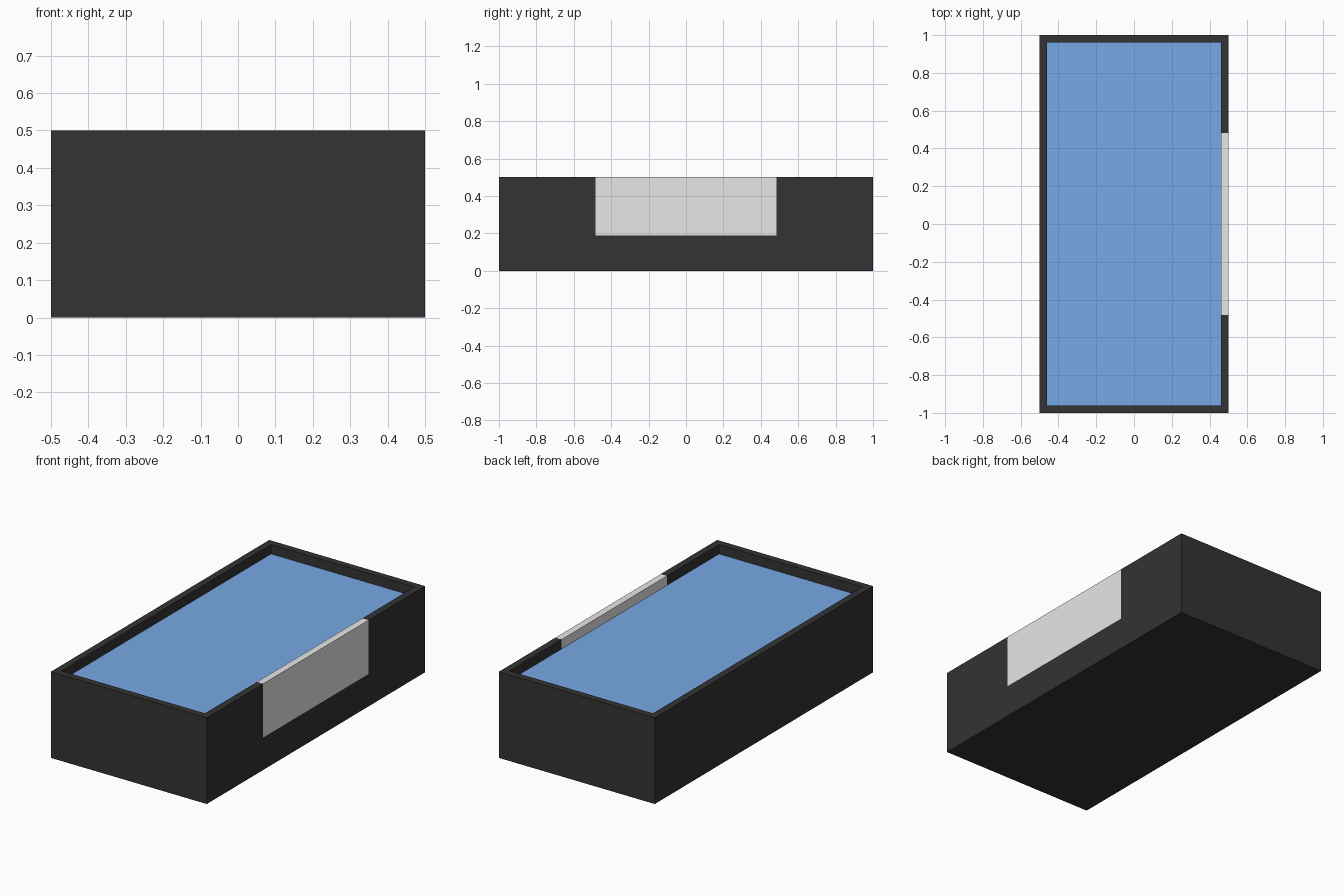
import bpy, bmesh
from mathutils import Vector

if "Cube" in bpy.data.objects:
    bpy.data.objects.remove(bpy.data.objects["Cube"])

WALL = 0.04
WATER_Z = 0.445
WIN_Y, WIN_Z = 0.483, 0.188


def material(name, rgb):
    m = bpy.data.materials.new(name)
    m.diffuse_color = (*rgb, 1.0)
    m.use_nodes = True
    m.node_tree.nodes["Principled BSDF"].inputs["Base Color"].default_value = m.diffuse_color
    return m


def box(name, lo, hi, mat):
    lo, hi = Vector(lo), Vector(hi)
    bm = bmesh.new()
    bmesh.ops.create_cube(bm, size=1)
    for v in bm.verts:
        v.co = Vector([(lo[i] + hi[i]) / 2 + v.co[i] * (hi[i] - lo[i]) for i in range(3)])
    me = bpy.data.meshes.new(name)
    bm.to_mesh(me)
    bm.free()
    me.materials.append(mat)
    ob = bpy.data.objects.new(name, me)
    bpy.context.collection.objects.link(ob)
    return ob


dark = material("charcoal", (0.033, 0.033, 0.033))
pale = material("pale grey", (0.8, 0.8, 0.8))
blue = material("water blue", (0.187, 0.397, 0.8))

# Floor and closed walls
box("tank_floor", (-0.5, -1, 0), (0.5, 1, WALL), dark)
box("left_wall", (-0.5, -1, WALL), (-0.5 + WALL, 1, 0.5), dark)
for name, s in (("front_wall", -1), ("back_wall", 1)):
    y0, y1 = sorted((s, s * (1 - WALL)))
    box(name, (-0.5 + WALL, y0, WALL), (0.5 - WALL, y1, 0.5), dark)

# Right wall: a U-shaped surround with the window panel in its notch
x0, x1 = 0.5 - WALL, 0.5
box("right_wall_sill", (x0, -WIN_Y, WALL), (x1, WIN_Y, WIN_Z), dark)
for name, s in (("right_wall_front", -1), ("right_wall_back", 1)):
    y0, y1 = sorted((s, s * WIN_Y))
    box(name, (x0, y0, WALL), (x1, y1, 0.5), dark)
box("window_panel", (x0, -WIN_Y, WIN_Z), (x1, WIN_Y, 0.5), pale)

# Water fills the tank to just below the rim
box("water", (-0.5 + WALL, -1 + WALL, WALL), (0.5 - WALL, 1 - WALL, WATER_Z), blue)
